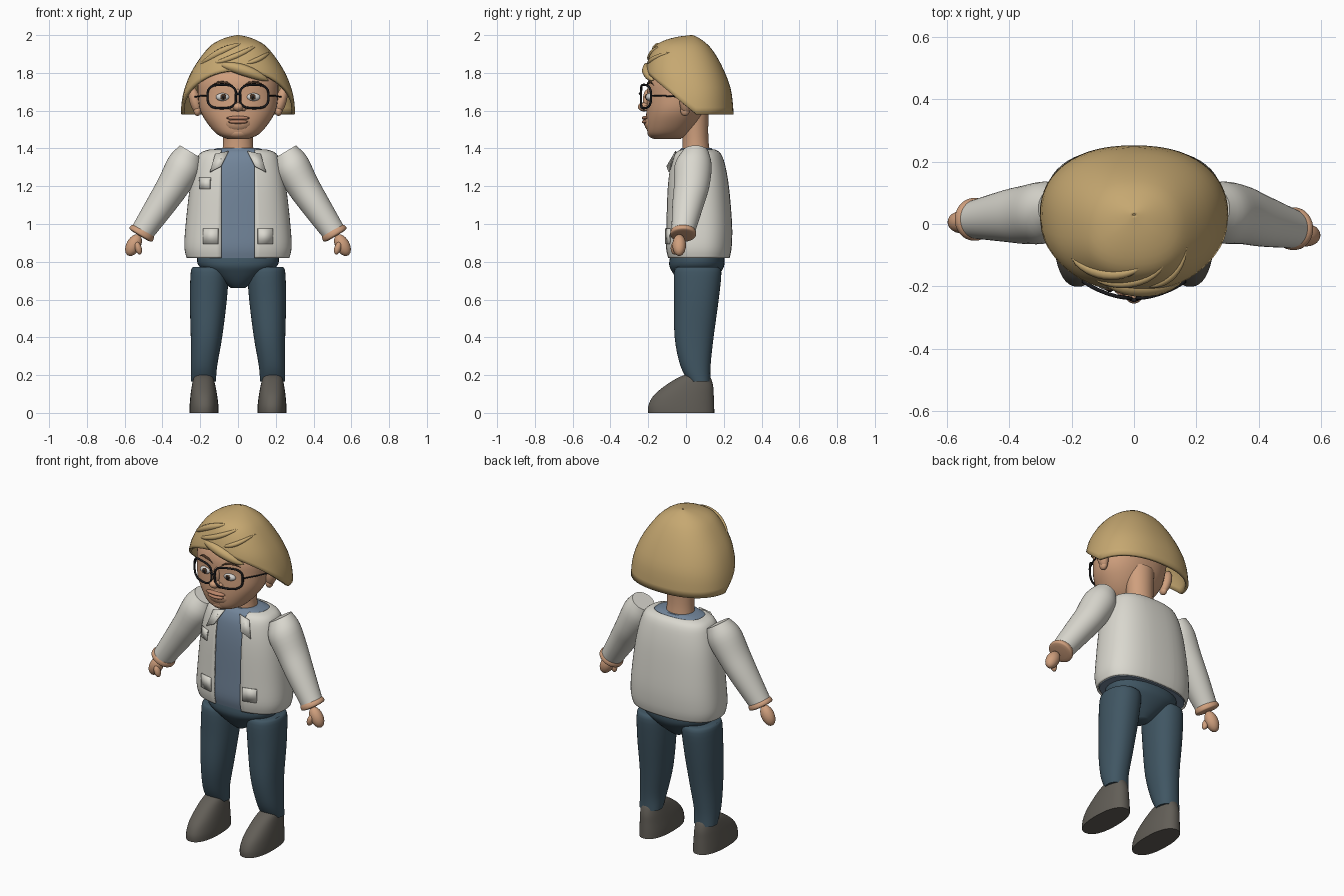
import bpy, bmesh, math
from mathutils import Vector, Matrix

cube = bpy.data.objects.get("Cube")
if cube:
    bpy.data.objects.remove(cube, do_unlink=True)


def material(name, code):
    rgb = [int(code[i:i + 2], 16) / 255 for i in (0, 2, 4)]
    lin = [c / 12.92 if c < 0.04 else ((c + 0.055) / 1.055) ** 2.4 for c in rgb] + [1]
    m = bpy.data.materials.new(name)
    m.use_nodes = True
    m.diffuse_color = lin
    m.node_tree.nodes["Principled BSDF"].inputs["Base Color"].default_value = lin
    return m


SKIN = material("skin", "CF9F7D")
HAIR = material("blond hair", "C6A871")
JACKET = material("off white jacket", "DAD8CF")
SHIRT = material("blue grey shirt", "72859A")
DENIM = material("dark blue trousers", "405663")
SHOE = material("grey brown shoes", "625E57")
BLACK = material("black frames", "1C1C1F")
BROW = material("brown brows", "4A3526")
WHITE = material("eye white", "D5D3D0")
LIP = material("lips", "B98468")


def finish(bm, name, mat, angle=40, thick=0):
    bmesh.ops.recalc_face_normals(bm, faces=bm.faces)
    me = bpy.data.meshes.new(name)
    bm.to_mesh(me)
    bm.free()
    ob = bpy.data.objects.new(name, me)
    bpy.context.collection.objects.link(ob)
    me.materials.append(mat)
    select(ob)
    bpy.ops.object.shade_smooth_by_angle(angle=math.radians(angle))
    if thick:
        mod = ob.modifiers.new("thickness", "SOLIDIFY")
        mod.thickness, mod.offset = thick, -1
    return ob


def select(ob):
    bpy.ops.object.select_all(action="DESELECT")
    ob.select_set(True)
    bpy.context.view_layer.objects.active = ob


def refine(rings, k=4):
    """Smooth interpolation between cross-sections."""
    r = [Vector(v) for v in rings]
    out = []
    for i in range(len(r) - 1):
        m0 = (r[i + 1] - r[max(i - 1, 0)]) / 2
        m1 = (r[min(i + 2, len(r) - 1)] - r[i]) / 2
        for j in range(k):
            t = j / k
            out.append(r[i] * (2*t**3 - 3*t*t + 1) + m0 * (t**3 - 2*t*t + t)
                       + r[i + 1] * (3*t*t - 2*t**3) + m1 * (t**3 - t*t))
    return out + [r[-1]]


def oval(a, n):
    c, s = math.cos(a), math.sin(a)
    return math.copysign(abs(c) ** (2 / n), c), math.copysign(abs(s) ** (2 / n), s)


def skin_grid(rows, caps):
    bm = bmesh.new()
    vs = [[bm.verts.new(p) for p in row] for row in rows]
    for a, b in zip(vs, vs[1:]):
        for i in range(len(a)):
            j = (i + 1) % len(a)
            bm.faces.new((a[i], a[j], b[j], b[i]))
    if caps:
        bm.faces.new(vs[0])
        bm.faces.new(vs[-1])
    return bm


def loft(rings, side=1, n=2, tilt=0, caps=True, seg=40):
    """Rings are (centre x, y, z, half width, half depth)."""
    rows = []
    for cx, cy, cz, rx, ry in refine(rings):
        row = []
        for i in range(seg):
            c, s = oval(math.tau * i / seg, n)
            row.append((side * (cx + rx * c * math.cos(tilt)), cy + ry * s,
                        cz + rx * c * math.sin(tilt)))
        rows.append(row)
    return skin_grid(rows, caps)


def section(prof, z):
    prof = refine(prof)
    for a, b in zip(prof, prof[1:]):
        if a[2] <= z <= b[2]:
            return a.lerp(b, (z - a[2]) / max(b[2] - a[2], 1e-6))
    return prof[0] if z < prof[0][2] else prof[-1]


def front_y(prof, x, z, n):
    _, cy, _, rx, ry = section(prof, z)
    return cy - ry * max(0, 1 - abs(x / rx) ** n) ** (1 / n)


def blob(name, mat, loc, size, rot=0):
    bm = bmesh.new()
    bmesh.ops.create_uvsphere(bm, u_segments=20, v_segments=12, radius=1)
    bm.transform(Matrix.Translation(loc) @ Matrix.Rotation(rot, 4, "Y")
                 @ Matrix.Diagonal((*size, 1)))
    return finish(bm, name, mat)


def tube(name, mat, pts, r, taper=False, closed=False):
    cu = bpy.data.curves.new(name, "CURVE")
    cu.dimensions, cu.bevel_depth, cu.bevel_resolution = "3D", r, 2
    cu.use_fill_caps = True
    sp = cu.splines.new("POLY")
    sp.points.add(len(pts) - 1)
    for i, p in enumerate(pts):
        sp.points[i].co = (*p, 1)
        if taper:
            sp.points[i].radius = 0.1 + 0.9 * math.sin(math.pi * i / (len(pts) - 1)) ** 0.6
    sp.use_cyclic_u = closed
    cu.materials.append(mat)
    ob = bpy.data.objects.new(name, cu)
    bpy.context.collection.objects.link(ob)
    select(ob)
    bpy.ops.object.convert(target="MESH")
    bpy.ops.object.shade_smooth_by_angle(angle=math.radians(50))


def plate(name, mat, corners):
    bm = bmesh.new()
    bm.faces.new([bm.verts.new(c) for c in corners])
    finish(bm, name, mat, thick=0.007).modifiers[0].offset = 0


# Head and neck
head = [(0, -.1, 1.45, .055, .07), (0, -.095, 1.475, .11, .105), (0, -.075, 1.53, .16, .135),
        (0, -.055, 1.6, .2, .155), (0, -.04, 1.68, .212, .165), (0, -.03, 1.76, .21, .17),
        (0, -.02, 1.84, .17, .14), (0, -.02, 1.9, .08, .07)]
finish(loft(head, n=2.2), "head", SKIN)
finish(loft([(0, .055, 1.36, .085, .075), (0, .05, 1.46, .078, .068), (0, .045, 1.62, .085, .075)]),
       "neck", SKIN)
blob("muzzle", SKIN, (0, -.165, 1.54), (.085, .058, .06))
blob("chin", SKIN, (0, -.16, 1.485), (.065, .045, .035))
blob("nose_tip", SKIN, (0, -.222, 1.62), (.03, .033, .024))
blob("nose_bridge", SKIN, (0, -.2, 1.66), (.02, .028, .055))
blob("upper_lip", LIP, (0, -.214, 1.561), (.062, .02, .011))
blob("lower_lip", LIP, (0, -.212, 1.541), (.052, .022, .012))

# Paired face parts and glasses
rim_y = lambda x: -.238 + .055 * (abs(x) / .165) ** 2
for s, tag in ((-1, "right"), (1, "left")):
    ey = front_y(head, .08, 1.67, 2.2)
    blob(tag + "_eye", WHITE, (s * .08, ey + .004, 1.672), (.038, .02, .021))
    blob(tag + "_iris", BROW, (s * .078, ey - .012, 1.673), (.016, .007, .016))
    blob(tag + "_pupil", BLACK, (s * .078, ey - .017, 1.673), (.008, .005, .008))
    blob(tag + "_nostril", SKIN, (s * .027, -.208, 1.612), (.018, .022, .015))
    blob(tag + "_ear", SKIN, (s * .228, .0, 1.655), (.03, .035, .075), s * .25)
    blob(tag + "_ear_lobe", SKIN, (s * .215, -.005, 1.6), (.02, .025, .028))
    brow = [(s * x, front_y(head, x, z, 2.2) - .002, z)
            for x, z in ((.025, 1.73), (.06, 1.748), (.1, 1.752), (.14, 1.735))]
    tube(tag + "_brow", BROW, brow, .007, taper=True)
    rim = []
    for i in range(28):
        c, q = oval(math.tau * i / 28, 3)
        x = s * (.086 + .076 * c)
        rim.append((x, rim_y(x), 1.675 + .062 * q))
    tube(tag + "_glasses_rim", BLACK, rim, .006, closed=True)
    tube(tag + "_glasses_temple", BLACK,
         [(s * .16, rim_y(.16), 1.68), (s * .2, -.11, 1.678), (s * .245, .02, 1.67)], .004)
tube("glasses_bridge", BLACK, [(-.016, -.238, 1.685), (0, -.245, 1.69), (.016, -.238, 1.685)], .006)

# Bowl-cut hair whose rim sweeps up towards the face
hair = [(0, .02, 1.58, .303, .232), (0, .015, 1.65, .298, .232), (0, .01, 1.72, .282, .226),
        (0, -.005, 1.8, .25, .212), (0, -.015, 1.88, .2, .182), (0, -.02, 1.94, .15, .145),
        (0, -.015, 1.97, .105, .105), (0, .005, 1.99, .055, .055), (0, .03, 2.0, .004, .004)]
HN = 2.3
rows = []
for k in range(19):
    row = []
    for i in range(56):
        c, s = oval(math.tau * i / 56, HN)
        low = 1.58 + .24 * min(1, max(0, (.05 - (.015 + .225 * s)) / .27))
        z = low + (2 - low) * math.sin(k / 18 * math.pi / 2)
        _, cy, _, rx, ry = section(hair, z)
        row.append((rx * c, cy + ry * s, z))
    rows.append(row)
finish(skin_grid(rows, False), "hair", HAIR, thick=.018)
bpy.context.object.data.update()
blob("hair_crown", HAIR, (0, .02, 1.975), (.07, .05, .02))


def strand(name, ends, bow, r):
    (x0, z0), (x1, z1) = ends
    pts = []
    for i in range(13):
        t = i / 12
        x, z = x0 + (x1 - x0) * t, z0 + (z1 - z0) * t + bow * math.sin(math.pi * t)
        pts.append((x, front_y(hair, x, z, HN) + r * .35, z))
    tube(name, HAIR, pts, r, taper=True)


strand("fringe_lock", ((-.1, 1.845), (.16, 1.76)), .012, .03)
strand("upper_lock", ((-.2, 1.845), (.02, 1.955)), .012, .02)
strand("middle_lock", ((-.13, 1.85), (.1, 1.945)), -.01, .016)
strand("side_lock", ((.04, 1.85), (.17, 1.91)), -.01, .014)

# Open jacket over a shirt
coat = [(0, .066, .82, .272, .165), (0, .066, .88, .284, .176), (0, .068, 1.0, .277, .176),
        (0, .063, 1.2, .254, .164), (0, .06, 1.32, .227, .145), (0, .06, 1.375, .2, .122),
        (0, .06, 1.395, .15, .092)]
CN = 2.5
bm = loft(coat, n=CN, caps=False, seg=56)
for x in (-.088, .088):
    bmesh.ops.bisect_plane(bm, geom=bm.verts[:] + bm.edges[:] + bm.faces[:], dist=1e-5,
                           plane_co=(x, 0, 0), plane_no=(1, 0, 0))
gap = [f for f in bm.faces if abs(f.calc_center_median().x) < .087 and f.calc_center_median().y < .03]
bmesh.ops.delete(bm, geom=gap, context="FACES")
finish(bm, "jacket", JACKET, thick=.01)
inner = [(x, y, z, a - .013, b - .013) for x, y, z, a, b in coat[:-1]]
finish(loft(inner + [(0, .056, 1.395, .13, .085), (0, .055, 1.403, .1, .078)], n=CN), "shirt", SHIRT)


def on_coat(x, z, lift):
    return (x, front_y(coat, x, z, CN) - lift, z)


def pocket(name, x, z, w, h):
    plate(name, JACKET, [on_coat(x + a * w, z + b * h, .004)
                         for a, b in ((-1, -1), (1, -1), (1, 1), (-1, 1))])


pocket("chest_pocket", -.175, 1.215, .028, .03)
pocket("chest_pocket_flap", -.175, 1.237, .031, .008)
for s, tag in ((-1, "right"), (1, "left")):
    pocket(tag + "_lower_pocket", s * .145, .935, .04, .04)
    plate(tag + "_collar", JACKET, [on_coat(s * x, z, d) for x, z, d in
          ((.05, 1.385, .004), (.12, 1.37, .012), (.148, 1.275, .018), (.09, 1.305, .018))])

# Arms, hands, legs and shoes
for s, tag in ((-1, "right"), (1, "left")):
    d = -.015 * s
    tilt = math.radians(31)
    finish(loft([(.25, .05, 1.382, .066, .068), (.283, .038, 1.31, .094, .098),
                 (.345, .03, 1.2, .086, .094), (.41, .018 + d / 2, 1.1, .077, .083),
                 (.508, d, .955, .062, .062)], s, tilt=tilt), tag + "_sleeve", JACKET)
    finish(loft([(.498, d, .965, .062, .062), (.507, d, .955, .07, .068),
                 (.516, d, .941, .068, .066), (.52, d, .937, .045, .045)], s, tilt=tilt),
           tag + "_wrist", SKIN)
    blob(tag + "_hand", SKIN, (s * .553, -.015 + d * 1.4, .888), (.038, .036, .062), -s * .5)
    blob(tag + "_thumb", SKIN, (s * .528, -.04 + d * 1.4, .872), (.018, .02, .035), s * .3)
    finish(loft([(.15, .06, .772, .088, .105), (.15, .062, .745, .1, .125),
                 (.157, .055, .6, .098, .118), (.167, .043, .4, .083, .103),
                 (.18, .05, .25, .07, .08), (.183, .072, .165, .066, .058)], s, n=2.2),
           tag + "_trouser_leg", DENIM)
    finish(loft([(.18, -.025, 0, .077, .175), (.18, -.025, .04, .076, .174),
                 (.181, -.013, .09, .071, .16), (.182, .014, .14, .063, .13),
                 (.183, .043, .185, .052, .088), (.183, .062, .207, .036, .05)], s, n=2.3),
           tag + "_shoe", SHOE)

# Seat of the trousers
finish(loft([(0, .05, .66, .035, .05), (0, .052, .69, .08, .085), (0, .056, .74, .155, .125),
             (0, .057, .785, .212, .146), (0, .06, .85, .215, .14)], n=2.2), "trouser_seat", DENIM)
